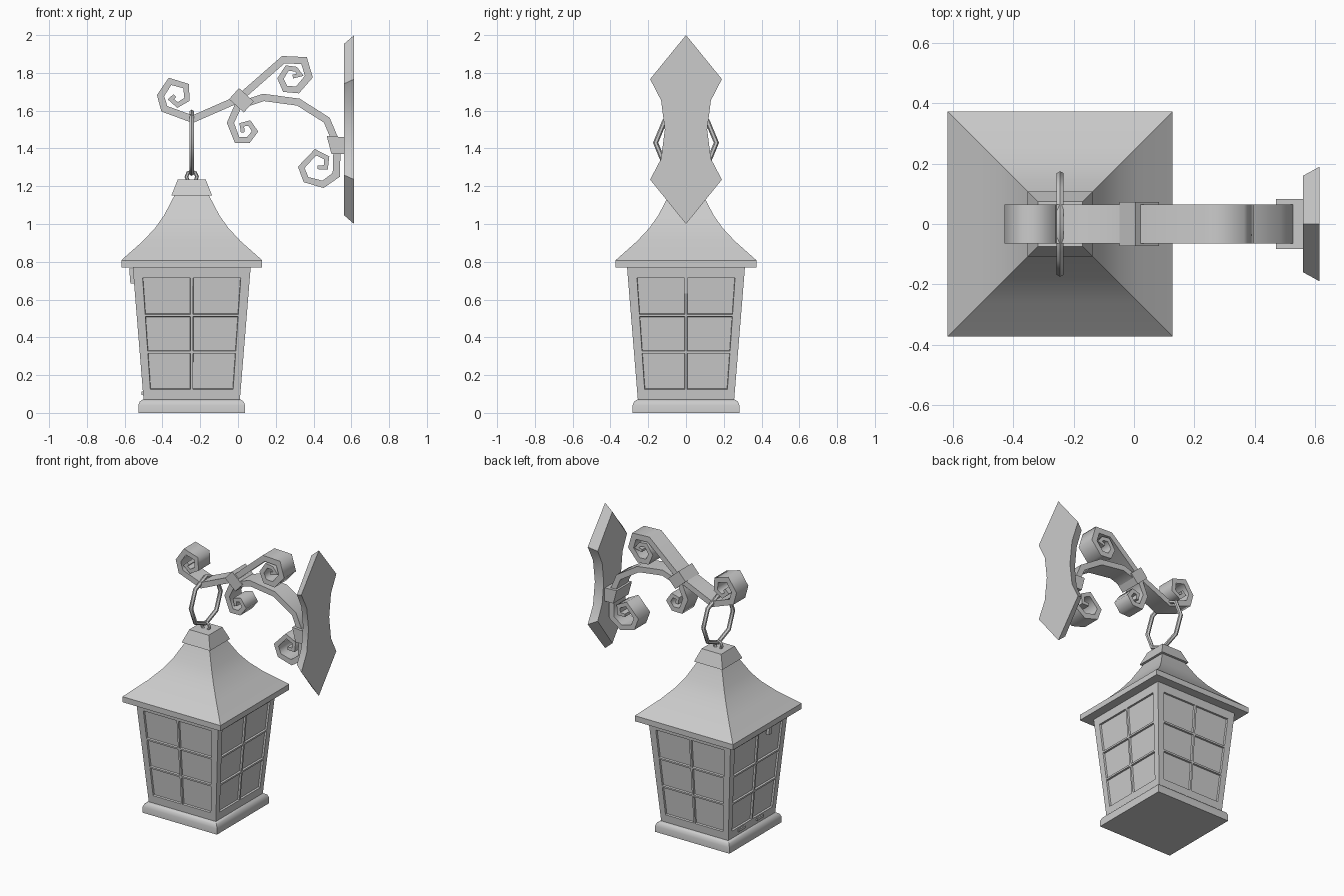
import bpy, bmesh, math
from mathutils import Vector, Matrix

if "Cube" in bpy.data.objects:
    bpy.data.objects.remove(bpy.data.objects["Cube"])

metal = bpy.data.materials.new("grey_metal")
metal.use_nodes = True
metal.diffuse_color = (0.6, 0.6, 0.6, 1)
metal.node_tree.nodes["Principled BSDF"].inputs["Base Color"].default_value = metal.diffuse_color

LANTERN_X = -0.245


def finish(obj, angle):
    """Give an object its colour and shading."""
    obj.data.materials.clear()
    obj.data.materials.append(metal)
    bpy.ops.object.select_all(action='DESELECT')
    obj.select_set(True)
    bpy.context.view_layer.objects.active = obj
    if angle:
        bpy.ops.object.shade_smooth_by_angle(angle=math.radians(angle))
    return obj


def add_mesh(name, bm, angle=0, location=(0, 0, 0)):
    bmesh.ops.recalc_face_normals(bm, faces=bm.faces)
    mesh = bpy.data.meshes.new(name)
    bm.to_mesh(mesh)
    bm.free()
    obj = bpy.data.objects.new(name, mesh)
    obj.location = location
    bpy.context.collection.objects.link(obj)
    return finish(obj, angle)


def loft(name, loops, angle=0, location=(0, 0, 0)):
    """Skin a stack of closed loops and cap both ends."""
    bm = bmesh.new()
    rings = [[bm.verts.new(p) for p in loop] for loop in loops]
    count = len(rings[0])
    for low, high in zip(rings, rings[1:]):
        for i in range(count):
            j = (i + 1) % count
            bm.faces.new((low[i], low[j], high[j], high[i]))
    bm.faces.new(rings[0])
    bm.faces.new(rings[-1])
    return add_mesh(name, bm, angle, location)


def square_tower(name, profile, angle=0):
    """Square cross-sections given as (half width, height)."""
    loops = [[(-h, -h, z), (h, -h, z), (h, h, z), (-h, h, z)] for h, z in profile]
    return loft(name, loops, angle, (LANTERN_X, 0, 0))


def strip(name, path, width, tip, depth):
    """Flat bar following a path in the xz plane, thinner towards both ends."""
    pts = [Vector(p) for p in path]
    last = len(pts) - 1
    loops = []
    for i, p in enumerate(pts):
        before = (p - pts[max(i - 1, 0)]).normalized()
        after = (pts[min(i + 1, last)] - p).normalized()
        along = (before + after).normalized()
        side = Vector((-along.y, along.x))
        ref = after if i < last else before
        miter = max(abs(side.dot(Vector((-ref.y, ref.x)))), 0.6)
        w = tip + (width - tip) * min(1, min(i, last - i) / 7)
        a, b = p + side * w / 2 / miter, p - side * w / 2 / miter
        loops.append([(a.x, -depth, a.y), (b.x, -depth, b.y),
                      (b.x, depth, b.y), (a.x, depth, a.y)])
    return loft(name, loops, 75)


def box(name, location, size, tilt=0):
    bm = bmesh.new()
    bmesh.ops.create_cube(bm, size=1)
    bm.transform(Matrix.Rotation(tilt, 4, 'Y') @ Matrix.Diagonal((*size, 1)))
    return add_mesh(name, bm, 0, location)


def ring(name, location, major, minor, rotation):
    bpy.ops.mesh.primitive_torus_add(major_segments=8, minor_segments=6, location=location,
                                     rotation=rotation, major_radius=major, minor_radius=minor)
    obj = bpy.context.object
    obj.name = name
    return finish(obj, 50)


# Lantern base, roof and cap
square_tower("base", [(0.283, 0), (0.283, 0.04), (0.275, 0.06), (0.257, 0.072)], 40)
square_tower("roof", [(0.373, 0.77), (0.373, 0.808), (0.258, 0.91),
                      (0.193, 0.98), (0.147, 1.045), (0.092, 1.15)], 45)
square_tower("roof_cap", [(0.108, 1.15), (0.074, 1.235)])

# Lantern body: four sides of recessed panes between a frame and thin bars
BOTTOM, TOP = 0.07, 0.77


def half_width(z):
    return 0.255 + (z - BOTTOM) / (TOP - BOTTOM) * 0.057


heights = [BOTTOM, 0.125, 0.315, 0.327, 0.51, 0.522, 0.715, TOP]
columns = [-1, -0.845, -0.022, 0.022, 0.845, 1]
bm = bmesh.new()
panes = []
for side in range(4):
    turn = Matrix.Rotation(side * math.pi / 2, 3, 'Z')
    grid = [[bm.verts.new(turn @ Vector((c * half_width(z), -half_width(z), z)))
             for c in columns] for z in heights]
    for r in range(len(heights) - 1):
        for c in range(len(columns) - 1):
            face = bm.faces.new((grid[r][c], grid[r][c + 1],
                                 grid[r + 1][c + 1], grid[r + 1][c]))
            if r % 2 and c % 2:
                panes.append(face)
bm.normal_update()
bmesh.ops.inset_individual(bm, faces=panes, thickness=0.003, depth=-0.012)
bmesh.ops.remove_doubles(bm, verts=bm.verts, dist=0.0001)
add_mesh("body", bm, 0, (LANTERN_X, 0, 0))

# Door latch and hinges on the right side
door = lambda z: LANTERN_X - half_width(z)
box("door_latch", (door(0.72) - 0.009, -0.1, 0.725), (0.022, 0.025, 0.08), -0.08)
for y in (0.12, -0.08):
    box("door_hinge", (door(0.11) - 0.002, y, 0.105), (0.012, 0.07, 0.018), -0.08)

# Hanging rings
ring("cap_loop", (LANTERN_X, 0, 1.25), 0.028, 0.01, (math.pi / 2, 0, 0))
ring("hanging_ring", (LANTERN_X, 0, 1.43), 0.161, 0.014, (0, math.pi / 2, 0))

# Scrolled bracket bars
upper = [(.29, 1.78), (.33, 1.79), (.305, 1.82), (.26, 1.825), (.225, 1.77),
         (.25, 1.715), (.315, 1.71), (.375, 1.78), (.35, 1.865), (.24, 1.87),
         (0, 1.66), (-.24, 1.555), (-.39, 1.61), (-.41, 1.68), (-.36, 1.755),
         (-.275, 1.73), (-.27, 1.66), (-.32, 1.63), (-.355, 1.66), (-.335, 1.68)]
lower = [(.025, 1.485), (.02, 1.525), (.06, 1.535), (.09, 1.49), (.055, 1.445),
         (-.005, 1.445), (-.04, 1.535), (0, 1.625), (.135, 1.67), (.32, 1.645),
         (.47, 1.55), (.525, 1.42), (.52, 1.26), (.45, 1.21), (.36, 1.235),
         (.335, 1.3), (.41, 1.38), (.47, 1.35), (.465, 1.3), (.42, 1.3)]
strip("upper_scroll", upper, 0.038, 0.02, 0.064)
strip("lower_scroll", lower, 0.038, 0.02, 0.064)

# Clamp joining the bars and block fixing them to the wall plate
box("clamp", (0.018, 0, 1.655), (0.105, 0.146, 0.079), math.radians(42))
block = [(0.47, 1.465), (0.565, 1.46), (0.565, 1.37), (0.495, 1.37)]
loft("wall_block", [[(x, y, z) for x, z in block] for y in (-0.083, 0.083)])

# Wall plate with a bevelled rim
half = [(0.19, 1.767), (0.132, 1.655), (0.112, 1.5), (0.132, 1.345), (0.19, 1.235)]
outline = [(0, 2)] + half + [(0, 1)] + [(-y, z) for y, z in reversed(half)]
front = [(0.56, y * 0.84, 1.5 + (z - 1.5) * 0.905) for y, z in outline]
back = [(0.615, y, z) for y, z in outline]
loft("wall_plate", [front, back], 40)
